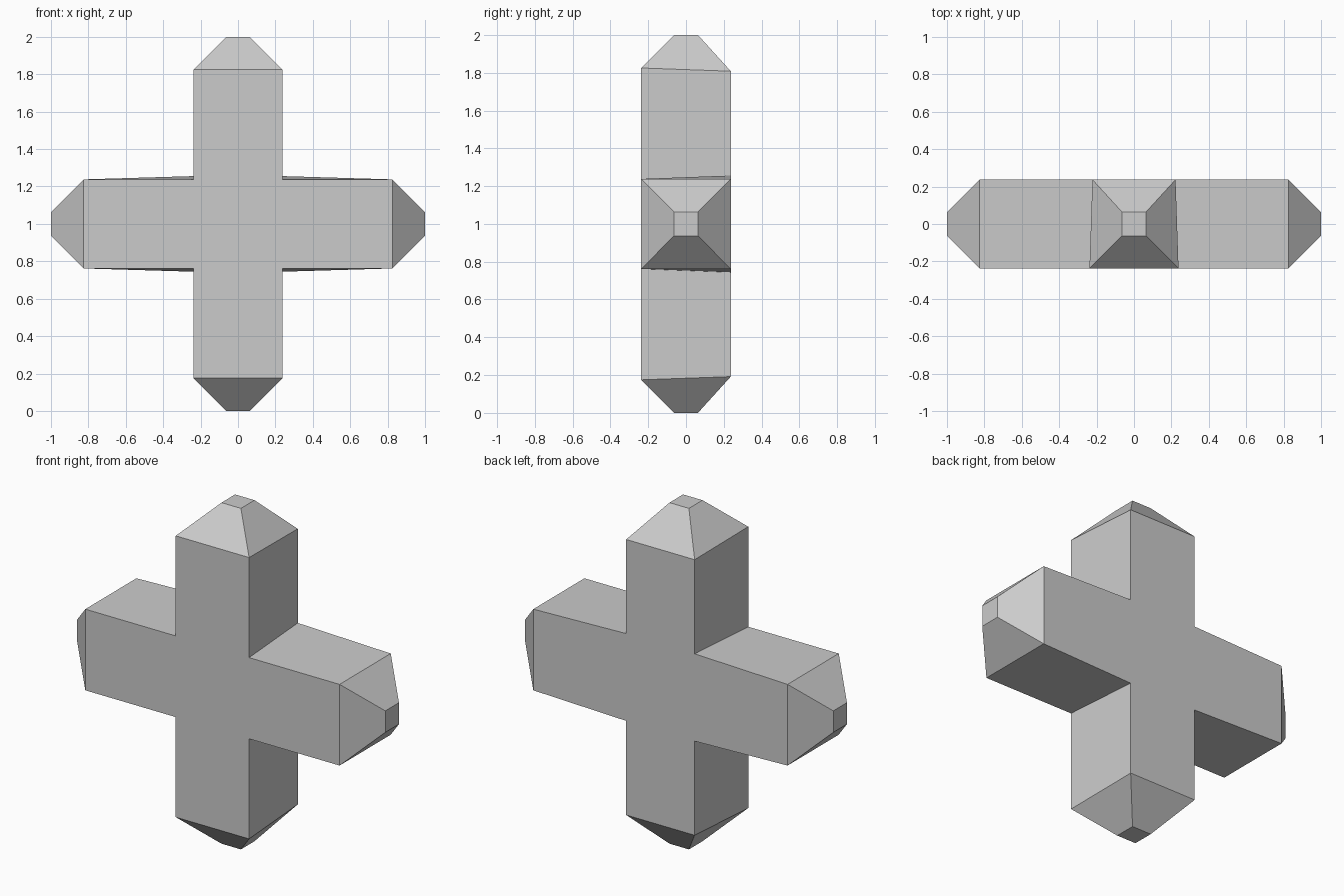
import bpy
import bmesh

if "Cube" in bpy.data.objects:
    bpy.data.objects.remove(bpy.data.objects["Cube"], do_unlink=True)

HALF = 0.237       # half depth of the block
TIP = 0.063        # half width of the small end squares
MID = 1.0          # height of the centre

grey = bpy.data.materials.new("plain_grey")
grey.use_nodes = True
colour = (0.6, 0.6, 0.6, 1)
grey.diffuse_color = colour
grey.node_tree.nodes["Principled BSDF"].inputs["Base Color"].default_value = colour

bm = bmesh.new()


def outline(y, side_end, inner, top_end):
    """Cross outline, mirrored from one quarter: side shoulder, inner corner, top shoulder."""
    quarter = [side_end, inner, top_end]
    points = quarter + [(-x, z) for x, z in reversed(quarter)]
    points += [(-x, -z) for x, z in points]
    return [bm.verts.new((x, y, MID + z)) for x, z in points]


# Front and back outlines; the back one tapers slightly
front = outline(-HALF, (0.825, 0.238), (0.238, 0.238), (0.238, 0.825))
back = outline(HALF, (0.825, 0.238), (0.222, 0.256), (0.222, 0.808))
bm.faces.new(front)
bm.faces.new(back)

# Walls along the arms, leaving the four arm ends open
ends = {2: (0, 1), 5: (-1, 0), 8: (0, -1), 11: (1, 0)}
count = len(front)
for i in range(count):
    j = (i + 1) % count
    ring = [front[i], front[j], back[j], back[i]]
    if i not in ends:
        bm.faces.new(ring)
        continue
    # Blunt pyramid that closes an arm end
    dx, dz = ends[i]
    corners = [(-1, -1), (1, -1), (1, 1), (-1, 1)]
    tip = [bm.verts.new((dx - dz * s * TIP, t * TIP, MID + dz + dx * s * TIP))
           for s, t in corners]
    for k in range(4):
        n = (k + 1) % 4
        bm.faces.new((ring[k], ring[n], tip[n], tip[k]))
    bm.faces.new(tip)

bmesh.ops.recalc_face_normals(bm, faces=bm.faces)
mesh = bpy.data.meshes.new("cross_block")
bm.to_mesh(mesh)
bm.free()
mesh.materials.append(grey)
block = bpy.data.objects.new("cross_block", mesh)
bpy.context.collection.objects.link(block)
